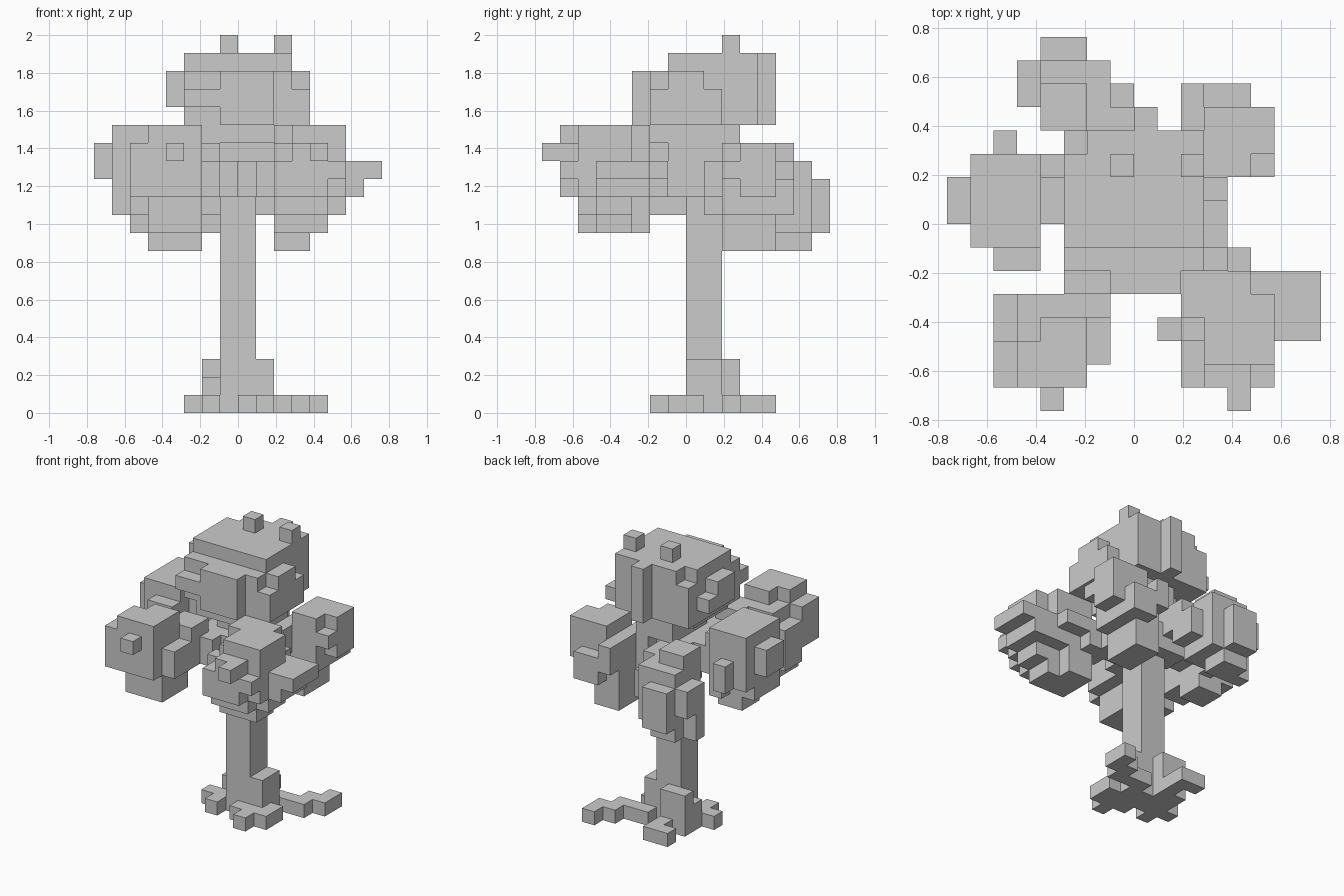
import bpy
import bmesh
from mathutils import Vector

default_cube = bpy.data.objects.get("Cube")
if default_cube:
    bpy.data.objects.remove(default_cube, do_unlink=True)

UNIT = 2 / 21                      # edge length of one block
ORIGIN = Vector((-8, -8, 0))       # block grid corner

plain_grey = bpy.data.materials.new("plain_grey")
plain_grey.use_nodes = True
GREY = (0.6, 0.6, 0.6, 1)
plain_grey.diffuse_color = GREY
plain_grey.node_tree.nodes["Principled BSDF"].inputs["Base Color"].default_value = GREY

parts = {}                         # part name -> its own grid cells
occupied = set()                   # cells of all parts together


def add_part(name, boxes):
    """Claim the free cells covered by (x0, x1, y0, y1, z0, z1) boxes."""
    cells = set()
    for x0, x1, y0, y1, z0, z1 in boxes:
        cells |= {(x, y, z) for x in range(x0, x1)
                  for y in range(y0, y1) for z in range(z0, z1)}
    parts[name] = cells - occupied
    occupied.update(cells)


def stepped_branch(start, end):
    """Boxes of a two-block-thick stepped run between two grid points."""
    a, b = Vector(start), Vector(end)
    steps = int(max(abs(c) for c in b - a))
    boxes = []
    for i in range(steps + 1):
        x, y, z = (round(c) for c in a.lerp(b, i / steps))
        boxes.append((x, x + 2, y, y + 2, z, z + 2))
    return boxes


def build(name, cells):
    """Skin a part with its exposed faces and merge the flat areas."""
    bm = bmesh.new()
    corners = {}

    def corner(p):
        key = tuple(round(c) for c in p)
        if key not in corners:
            corners[key] = bm.verts.new((Vector(key) + ORIGIN) * UNIT)
        return corners[key]

    for cell in sorted(cells):
        base = Vector(cell)
        for axis in range(3):
            u, v, n = Vector(), Vector(), Vector()
            n[axis] = u[(axis + 1) % 3] = v[(axis + 2) % 3] = 1
            for side in (0, 1):
                beyond = base + n * (1 if side else -1)
                if tuple(int(c) for c in beyond) in occupied:
                    continue
                p = base + n * side
                loop = [p, p + u, p + u + v, p + v]
                if not side:
                    loop.reverse()
                bm.faces.new([corner(q) for q in loop])
    bmesh.ops.dissolve_limit(bm, angle_limit=0.01, verts=bm.verts, edges=bm.edges)
    mesh = bpy.data.meshes.new(name)
    bm.to_mesh(mesh)
    bm.free()
    mesh.materials.append(plain_grey)
    obj = bpy.data.objects.new(name, mesh)
    bpy.context.scene.collection.objects.link(obj)


# Trunk with its buttresses and spreading roots
add_part("trunk", [
    (7, 9, 8, 10, 0, 16),
    (6, 8, 10, 11, 0, 3), (9, 10, 8, 10, 0, 3), (6, 7, 9, 10, 0, 2),
])
add_part("roots", [
    (5, 7, 8, 9, 0, 1), (6, 7, 7, 9, 0, 1),
    (8, 10, 7, 8, 0, 1), (9, 10, 6, 8, 0, 1), (10, 11, 7, 9, 0, 1),
    (7, 8, 11, 12, 0, 1), (6, 8, 12, 13, 0, 1),
    (9, 12, 10, 11, 0, 1), (11, 12, 10, 12, 0, 1), (12, 13, 11, 13, 0, 1),
])

# Crown at the top of the trunk
add_part("crown", [
    (5, 11, 6, 11, 16, 19), (5, 11, 7, 11, 19, 20), (5, 8, 11, 12, 16, 19),
    (8, 11, 11, 12, 16, 20), (8, 9, 12, 13, 16, 20), (6, 8, 11, 12, 19, 20),
    (5, 8, 5, 6, 17, 18), (7, 10, 5, 6, 16, 19),
    (11, 12, 6, 10, 16, 18), (11, 12, 7, 9, 18, 19),
    (4, 5, 8, 10, 17, 19), (4, 5, 10, 11, 17, 18),
    (7, 8, 10, 11, 20, 21), (10, 11, 10, 11, 20, 21),
    (6, 10, 6, 10, 15, 16), (7, 10, 7, 11, 14, 16),
])

# Side clumps of foliage
add_part("front_right_clump", [
    (2, 6, 1, 3, 12, 15), (4, 6, 1, 4, 12, 15), (2, 4, 3, 5, 11, 14),
    (3, 6, 2, 5, 11, 15), (3, 6, 1, 3, 15, 16), (4, 6, 3, 4, 15, 16),
    (3, 6, 2, 5, 10, 12), (6, 7, 2, 5, 12, 14), (4, 5, 0, 1, 14, 15),
])
add_part("front_left_clump", [
    (11, 13, 1, 5, 12, 15), (10, 11, 1, 4, 12, 14), (13, 14, 1, 2, 13, 14),
    (11, 13, 2, 6, 14, 16), (13, 14, 2, 5, 14, 16), (10, 12, 4, 6, 13, 16),
    (11, 14, 2, 6, 12, 14), (10, 11, 3, 4, 14, 15),
    (12, 14, 3, 5, 11, 12), (10, 13, 2, 5, 11, 12), (10, 12, 3, 6, 10, 12),
    (12, 13, 3, 5, 10, 11), (9, 10, 3, 4, 12, 14), (11, 13, 5, 7, 13, 14),
    (14, 15, 3, 6, 12, 14), (15, 16, 3, 6, 13, 14), (12, 13, 0, 1, 14, 15),
])
add_part("right_clump", [
    (1, 4, 7, 11, 15, 16), (1, 3, 7, 10, 11, 15), (1, 3, 10, 11, 12, 15),
    (2, 4, 6, 9, 11, 15), (3, 4, 9, 11, 11, 15), (2, 3, 10, 12, 12, 14),
    (2, 4, 8, 10, 10, 11), (0, 1, 8, 10, 13, 15),
])
add_part("back_right_clump", [
    (3, 4, 13, 14, 9, 13), (3, 4, 14, 15, 11, 13), (4, 7, 12, 15, 10, 14),
    (4, 6, 13, 15, 9, 11), (4, 6, 15, 16, 10, 13), (6, 8, 12, 14, 11, 13),
    (4, 6, 12, 14, 14, 15),
])
add_part("back_left_clump", [
    (10, 12, 10, 13, 9, 11), (10, 13, 10, 13, 11, 14), (11, 13, 10, 14, 11, 13),
    (11, 13, 10, 13, 14, 15), (13, 14, 11, 13, 12, 15), (13, 14, 10, 11, 13, 14),
    (10, 11, 12, 14, 12, 14),
])

# Branches reaching from the trunk to each side clump
fork = (7, 8, 11)
for name, tip in (
    ("front_right_branch", (5, 4, 13)),
    ("front_left_branch", (10, 4, 13)),
    ("right_branch", (3, 8, 13)),
    ("back_right_branch", (5, 12, 12)),
    ("back_left_branch", (10, 10, 12)),
):
    add_part(name, stepped_branch(fork, tip))

for name, cells in parts.items():
    build(name, cells)
